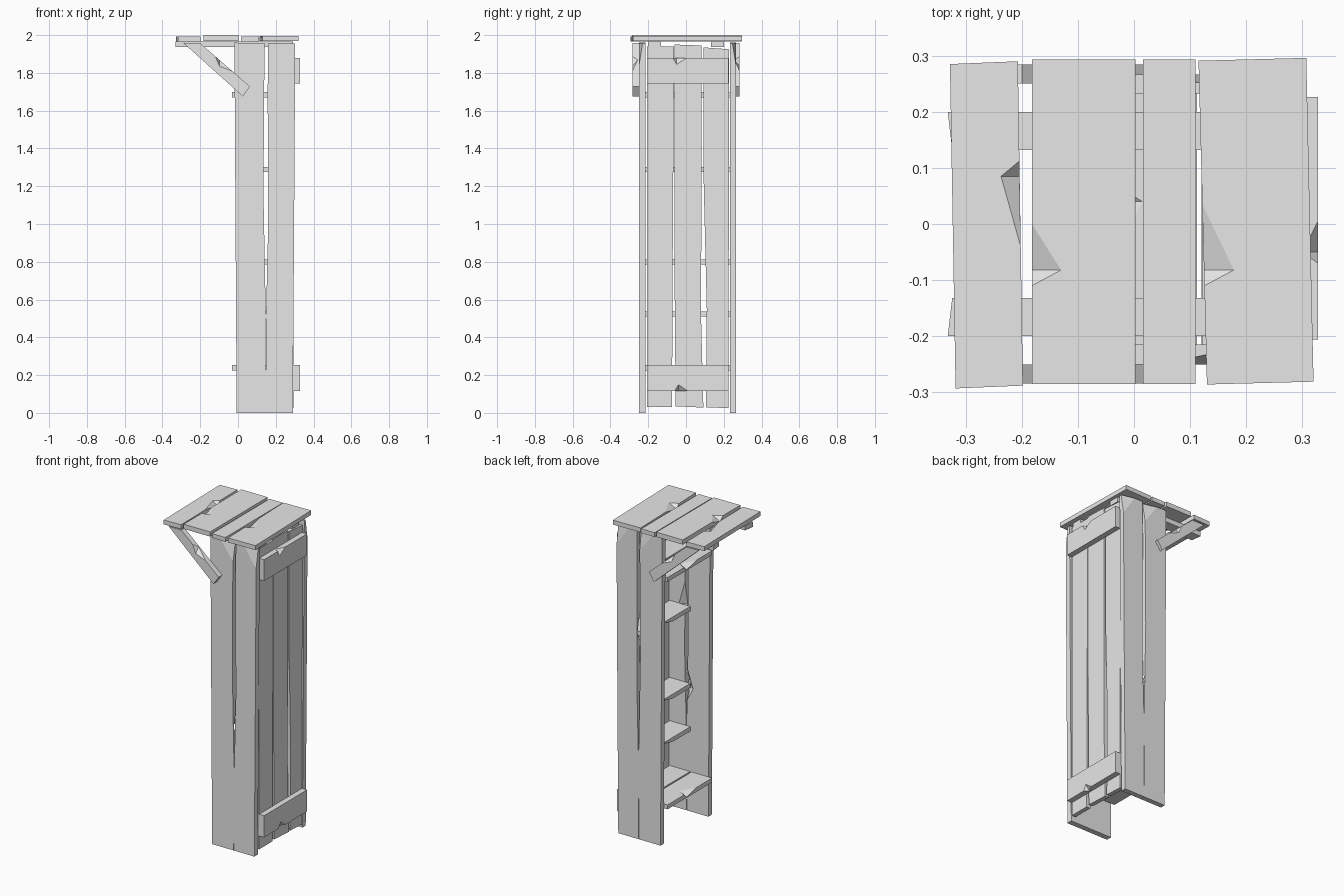
import bpy
import bmesh
from mathutils import Vector

if "Cube" in bpy.data.objects:
    bpy.data.objects.remove(bpy.data.objects["Cube"], do_unlink=True)

wood = bpy.data.materials.new("pale_grey_wood")
wood.use_nodes = True
GREY = (0.8, 0.8, 0.8, 1)
wood.diffuse_color = GREY
wood.node_tree.nodes["Principled BSDF"].inputs["Base Color"].default_value = GREY

# Outline plane (u, v) and thickness w for boards facing each axis
PLACE = {
    "X": lambda u, v, w: Vector((w, u, v)),
    "Y": lambda u, v, w: Vector((u, w, v)),
    "Z": lambda u, v, w: Vector((u, v, w)),
}


def finish(bm, name):
    bmesh.ops.recalc_face_normals(bm, faces=bm.faces)
    mesh = bpy.data.meshes.new(name)
    bm.to_mesh(mesh)
    bm.free()
    obj = bpy.data.objects.new(name, mesh)
    bpy.context.collection.objects.link(obj)
    return obj


def splinter(obj, axis, lo, hi, side, start, end, tip, foot, depth):
    """Knock a wedge-shaped splinter out of one edge of a board."""
    top = hi if side > 0 else lo
    put = PLACE[axis]
    out = [2 * f - t for f, t in zip(foot, tip)]
    points = [put(*start, top), put(*end, top), put(*tip, top),
              put(*foot, top - side * depth), put(*out, top + side * 0.04)]
    bm = bmesh.new()
    bmesh.ops.convex_hull(bm, input=[bm.verts.new(p) for p in points])
    cutter = finish(bm, "splinter_cutter")
    cutter.hide_render = True
    mod = obj.modifiers.new("splinter", "BOOLEAN")
    mod.operation, mod.solver, mod.object = "DIFFERENCE", "EXACT", cutter
    bpy.context.view_layer.objects.active = obj
    bpy.ops.object.modifier_apply(modifier=mod.name)
    bpy.data.objects.remove(cutter, do_unlink=True)


def board(name, axis, outline, lo, hi, chips=()):
    """Extrude an outline into a board, then splinter its edges."""
    bm = bmesh.new()
    face = bm.faces.new([bm.verts.new(PLACE[axis](u, v, lo)) for u, v in outline])
    grown = bmesh.ops.extrude_face_region(bm, geom=[face])["geom"]
    shift = PLACE[axis](0, 0, hi - lo)
    bmesh.ops.translate(bm, vec=shift, verts=[g for g in grown if isinstance(g, bmesh.types.BMVert)])
    obj = finish(bm, name)
    obj.data.materials.append(wood)
    for chip in chips:
        splinter(obj, axis, lo, hi, *chip)
    return obj


def rect(u0, u1, v0, v1):
    return [(u0, v0), (u1, v0), (u1, v1), (u0, v1)]


# Side walls: two warped boards each, with a long split between them
front_outline = [(-0.007, 0), (0.145, 0), (0.147, 0.52), (0.135, 1.15),
                 (0.138, 1.7), (0.142, 1.955), (-0.018, 1.96), (-0.018, 1.8)]
rear_outline = [(0.146, 0), (0.29, 0), (0.297, 1.0), (0.303, 1.955),
                (0.16, 1.955), (0.157, 1.7), (0.16, 1.0), (0.148, 0.5)]
for side, lo, hi in ((-1, -0.25, -0.215), (1, 0.233, 0.266)):
    label = "right" if side < 0 else "left"
    board(label + "_wall_front_board", "Y", front_outline, lo, hi, [
        (side, (0.142, 1.83), (0.05, 1.958), (0.096, 1.894), (0.142, 1.955), 0.02),
        (-side, (0.14, 0.9), (0.144, 0.7), (0.1, 0.78), (0.142, 0.78), 0.03),
    ])
    board(label + "_wall_rear_board", "Y", rear_outline, lo, hi, [
        (side, (0.302, 1.83), (0.22, 1.955), (0.261, 1.89), (0.303, 1.955), 0.02),
        (-side, (0.158, 1.45), (0.159, 1.25), (0.2, 1.3), (0.159, 1.3), 0.03),
    ])

# Back boards
backs = [
    [(-0.206, 0.03), (-0.074, 0.03), (-0.07, 0.9), (-0.063, 1.94), (-0.206, 1.94)],
    [(-0.055, 0.035), (0.092, 0.028), (0.08, 0.5), (0.083, 1.945), (-0.06, 1.95), (-0.062, 0.9)],
    [(0.105, 0.03), (0.225, 0.025), (0.228, 1.925), (0.092, 1.935), (0.094, 1.2), (0.11, 0.55)],
]
for i, outline in enumerate(backs):
    board(f"back_board_{i + 1}", "X", outline, 0.265, 0.293)

# Battens nailed across the back
board("back_batten_upper", "X", rect(-0.206, 0.226, 1.745, 1.88), 0.293, 0.328,
      [(1, (-0.07, 1.88), (0.005, 1.88), (-0.05, 1.845), (-0.05, 1.88), 0.028)])
board("back_batten_lower", "X", rect(-0.206, 0.226, 0.115, 0.253), 0.293, 0.328,
      [(1, (-0.06, 0.115), (0.01, 0.115), (-0.04, 0.15), (-0.04, 0.115), 0.028)])

# Full-depth shelves: two boards each
for label, z in (("bottom", 0.225), ("top", 1.67)):
    board(label + "_shelf_front_board", "Z", rect(-0.033, 0.112, -0.215, 0.233), z, z + 0.028,
          [(1, (-0.033, 0.07), (-0.033, -0.06), (0.015, 0.04), (-0.033, 0.04), 0.024)])
    board(label + "_shelf_rear_board", "Z", rect(0.122, 0.265, -0.215, 0.233), z, z + 0.028)

# Narrow shelves at the rear
for i, z in enumerate((0.51, 0.785, 1.275)):
    board(f"narrow_shelf_{i + 1}", "Z", rect(0.12, 0.265, -0.215, 0.233), z, z + 0.028,
          [(-1, (0.12, 0.09), (0.12, -0.04), (0.165, 0.06), (0.12, 0.06), 0.024)])

# Roof boards
board("roof_board_1", "Z",
      [(-0.318, -0.293), (-0.198, -0.288), (-0.207, 0.29), (-0.328, 0.285)], 1.965, 1.993,
      [(1, (-0.2045, 0.112), (-0.202, -0.04), (-0.237, 0.085), (-0.204, 0.085), 0.025)])
board("roof_board_2", "Z", rect(-0.182, 0.003, -0.285, 0.293), 1.97, 2.0,
      [(1, (-0.182, 0.0), (-0.182, -0.11), (-0.13, -0.082), (-0.182, -0.082), 0.026)])
board("roof_board_3", "Z", rect(0.016, 0.11, -0.285, 0.293), 1.966, 1.993)
board("roof_board_4", "Z",
      [(0.13, -0.286), (0.32, -0.281), (0.307, 0.296), (0.115, 0.291)], 1.968, 1.996,
      [(1, (0.1217, 0.035), (0.1254, -0.11), (0.178, -0.082), (0.1247, -0.082), 0.025)])

# Rails under the roof and slanted braces outside the walls
brace_outline = [(0.026, 1.675), (0.063, 1.728), (-0.2, 1.957), (-0.288, 1.957)]
for side in (-1, 1):
    label = "right" if side < 0 else "left"
    lo, hi = sorted((side * 0.132, side * 0.2))
    board(label + "_roof_rail", "Z",
          [(-0.328 + 0.004 * side, lo), (0.29, lo), (0.29, hi), (-0.328 - 0.004 * side, hi)],
          1.936, 1.966)
    lo, hi = sorted((side * 0.25, side * 0.284))
    board(label + "_brace", "Y", brace_outline, lo, hi,
          [(side, (-0.03, 1.809), (-0.12, 1.8873), (-0.098, 1.835), (-0.098, 1.8682), 0.028)])
